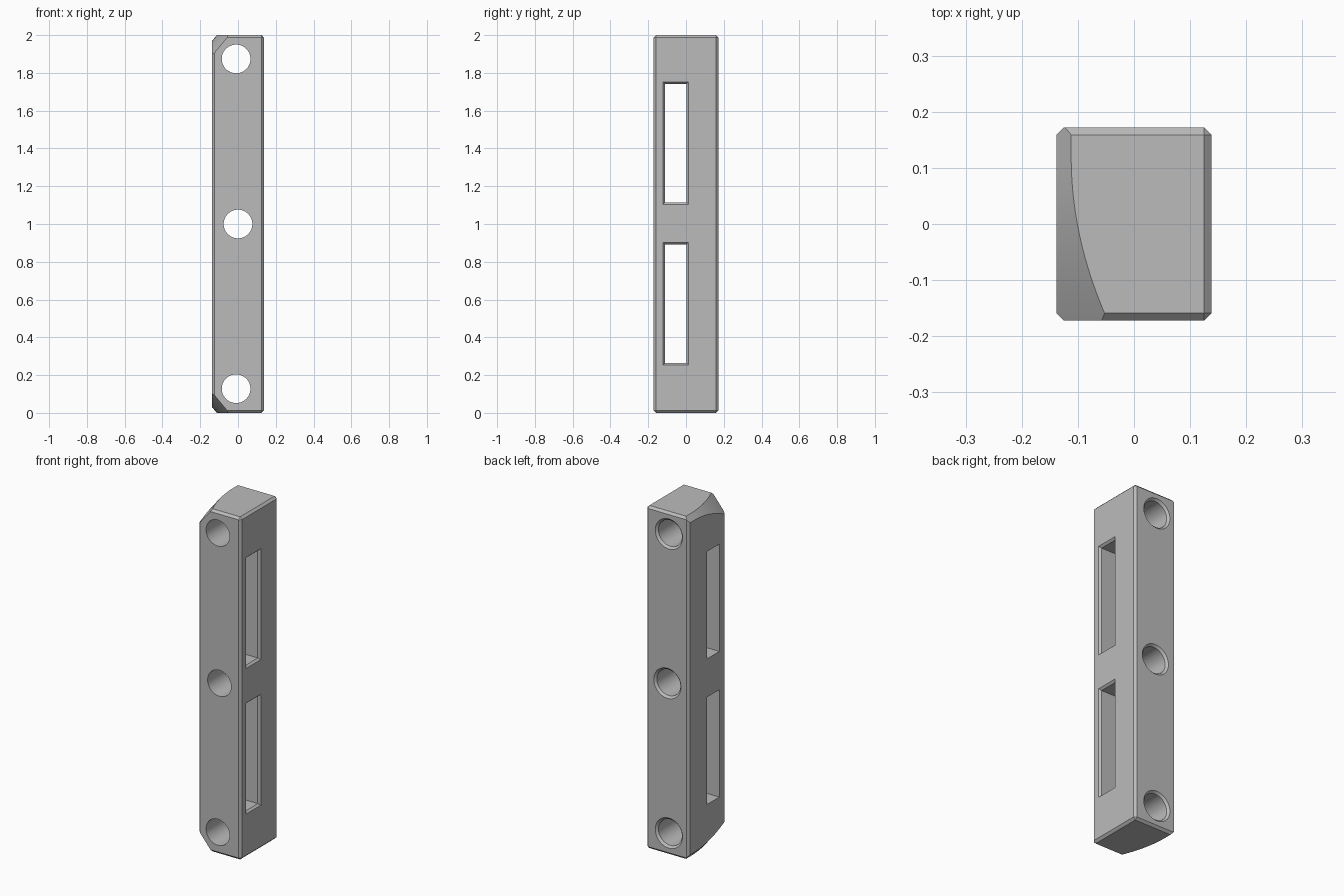
import bpy, bmesh, math
from mathutils import Vector

if "Cube" in bpy.data.objects:
    bpy.data.objects.remove(bpy.data.objects["Cube"], do_unlink=True)

W, D, H = 0.138, 0.172, 2.0      # half width, half depth, height
BEVEL = 0.013


def loft(bm, rings):
    """Closed solid through a list of rings with equal point counts."""
    loops = [[bm.verts.new(p) for p in ring] for ring in rings]
    n = len(loops[0])
    for a, b in zip(loops, loops[1:]):
        for i in range(n):
            j = (i + 1) % n
            bm.faces.new((a[i], a[j], b[j], b[i]))
    bm.faces.new(loops[0][::-1])
    bm.faces.new(loops[-1])


def make_object(name, bm):
    bmesh.ops.recalc_face_normals(bm, faces=bm.faces)
    mesh = bpy.data.meshes.new(name)
    bm.to_mesh(mesh)
    bm.free()
    obj = bpy.data.objects.new(name, mesh)
    bpy.context.collection.objects.link(obj)
    return obj


def circle(x, y, z, r, n=48):
    angles = [2 * math.pi * i / n for i in range(n)]
    return [(x + r * math.cos(a), y, z + r * math.sin(a)) for a in angles]


def slot_ring(x, z, grow):
    y0, y1, h = -0.11 - grow, 0.002 + grow, 0.313 + grow
    return [(x, y0, z - h), (x, y1, z - h), (x, y1, z + h), (x, y0, z + h)]


def corner_ring(y, top):
    """Triangle that trims the left corner, widening towards the front."""
    t = max(0.0, (0.12 - y) / 0.28)
    d = 0.026 + 0.06 * t * t
    e, slope = 0.05, 1.2
    pts = [(-W - e, -slope * (d + e)), (-W + d + e, slope * e), (-W - e, slope * e)]
    return [(x, y, H + z if top else -z) for x, z in pts]


# Chamfered bar
bm = bmesh.new()
bmesh.ops.create_cube(bm, size=1)
for v in bm.verts:
    v.co = Vector((v.co.x * 2 * W, v.co.y * 2 * D, (v.co.z + 0.5) * H))
bmesh.ops.bevel(bm, geom=bm.edges[:], offset=BEVEL, segments=1,
                affect='EDGES', profile=0.5)
bar = make_object("slotted_bar", bm)

# Cutter: bolt holes, countersunk at the back
bm = bmesh.new()
r, flare = 0.076, 0.012
for x, z in ((-0.01, 0.128), (0, 1.0), (-0.01, 1.874)):
    loft(bm, [circle(x, -D - 0.05, z, r), circle(x, D - flare, z, r),
              circle(x, D, z, r + flare), circle(x, D + 0.05, z, r + flare)])

# Cutter: through slots, chamfered on one side
for z in (0.578, 1.428):
    loft(bm, [slot_ring(-W - 0.05, z, 0), slot_ring(W - 0.012, z, 0),
              slot_ring(W, z, 0.011), slot_ring(W + 0.05, z, 0.011)])

# Cutter: curved corner trims at top and bottom
ys = [-0.2 + 0.02 * i for i in range(21)]
for top in (True, False):
    loft(bm, [corner_ring(y, top) for y in ys])
cutter = make_object("cutter", bm)
cutter.hide_render = True

# Cut and keep the result as plain mesh
mod = bar.modifiers.new("cuts", 'BOOLEAN')
mod.operation = 'DIFFERENCE'
mod.solver = 'EXACT'
mod.object = cutter
bpy.ops.object.select_all(action='DESELECT')
bpy.context.view_layer.objects.active = bar
bar.select_set(True)
bpy.ops.object.modifier_apply(modifier=mod.name)
bpy.data.objects.remove(cutter, do_unlink=True)
bpy.ops.object.shade_smooth_by_angle(angle=math.radians(25))

# Plain grey
grey = bpy.data.materials.new("grey")
grey.use_nodes = True
colour = (0.5, 0.5, 0.5, 1)
grey.diffuse_color = colour
grey.node_tree.nodes["Principled BSDF"].inputs["Base Color"].default_value = colour
bar.data.materials.clear()
bar.data.materials.append(grey)
